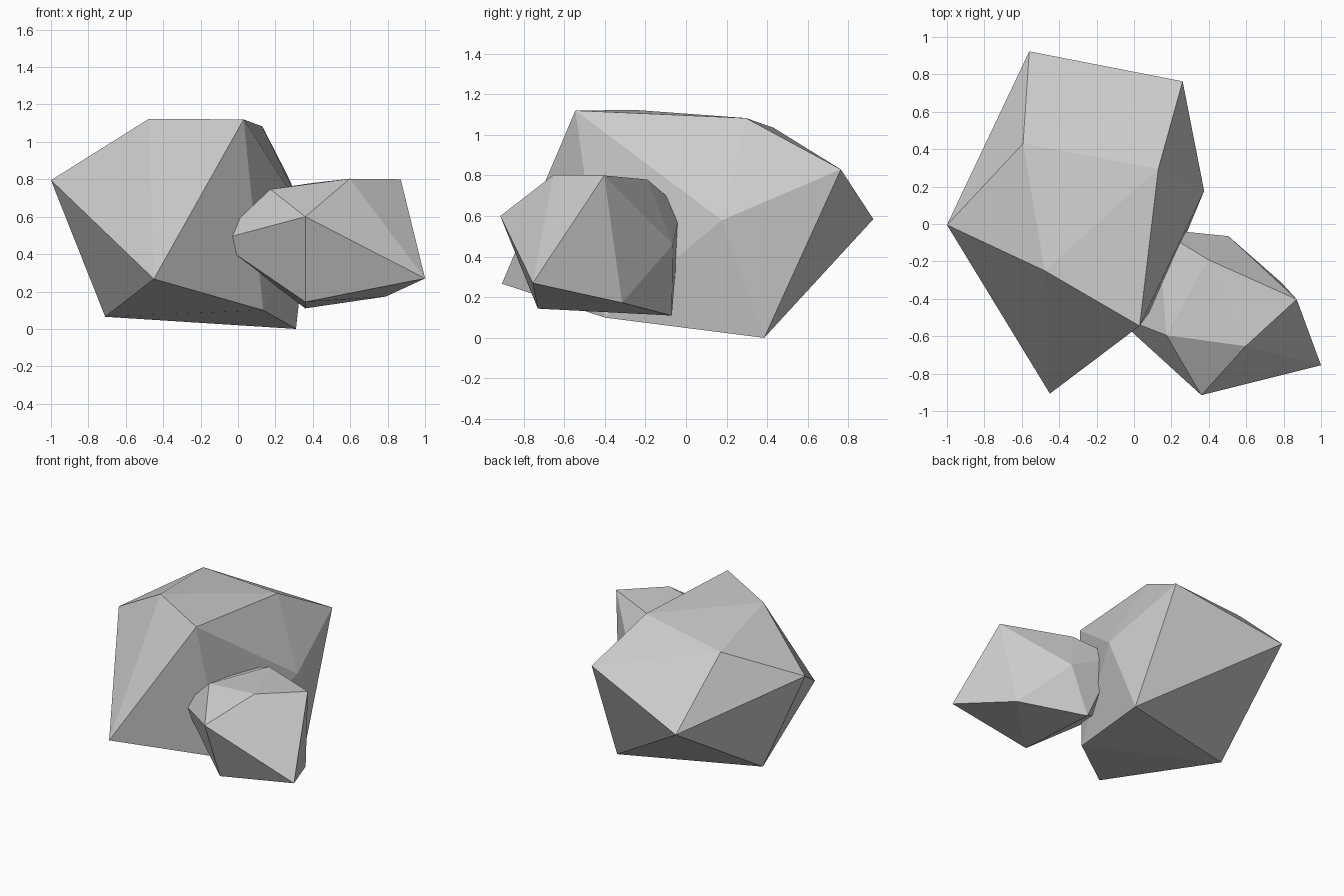
import bpy, bmesh


def rock(name, pole_a, ring_a, ring_b, pole_b):
    """Irregular 20-sided boulder: pole, ring of five, staggered ring of five, pole."""
    bm = bmesh.new()
    top, bottom = bm.verts.new(pole_a), bm.verts.new(pole_b)
    a = [bm.verts.new(p) for p in ring_a]
    b = [bm.verts.new(p) for p in ring_b]
    for i in range(5):
        j = (i + 1) % 5
        for tri in ((top, a[i], a[j]), (a[i], b[i], a[j]),
                    (a[j], b[i], b[j]), (bottom, b[j], b[i])):
            bm.faces.new(tri)
    bmesh.ops.recalc_face_normals(bm, faces=bm.faces)
    mesh = bpy.data.meshes.new(name)
    bm.to_mesh(mesh)
    bm.free()
    obj = bpy.data.objects.new(name, mesh)
    bpy.context.collection.objects.link(obj)
    return obj


# Large boulder
rock("large_rock", (0.03, -0.545, 1.12),
     [(-0.45, -0.907, 0.267), (0.135, -0.40, 0.10), (0.375, 0.177, 0.58),
      (0.13, 0.295, 1.083), (-0.477, -0.25, 1.123)],
     [(-0.71, 0.09, 0.065), (0.31, 0.385, 0.0), (0.26, 0.763, 0.83),
      (-0.593, 0.43, 1.036), (-1.0, -0.005, 0.795)],
     (-0.56, 0.923, 0.585))

# Small boulder leaning into the large one
rock("small_rock", (0.36, -0.915, 0.60),
     [(1.0, -0.755, 0.27), (0.597, -0.653, 0.803), (0.173, -0.595, 0.747),
      (-0.12, -0.478, 0.472), (0.36, -0.73, 0.144)],
     [(0.87, -0.403, 0.80), (0.395, -0.19, 0.78), (0.13, -0.027, 0.639),
      (0.36, -0.07, 0.11), (0.79, -0.315, 0.173)],
     (0.505, -0.065, 0.46))
